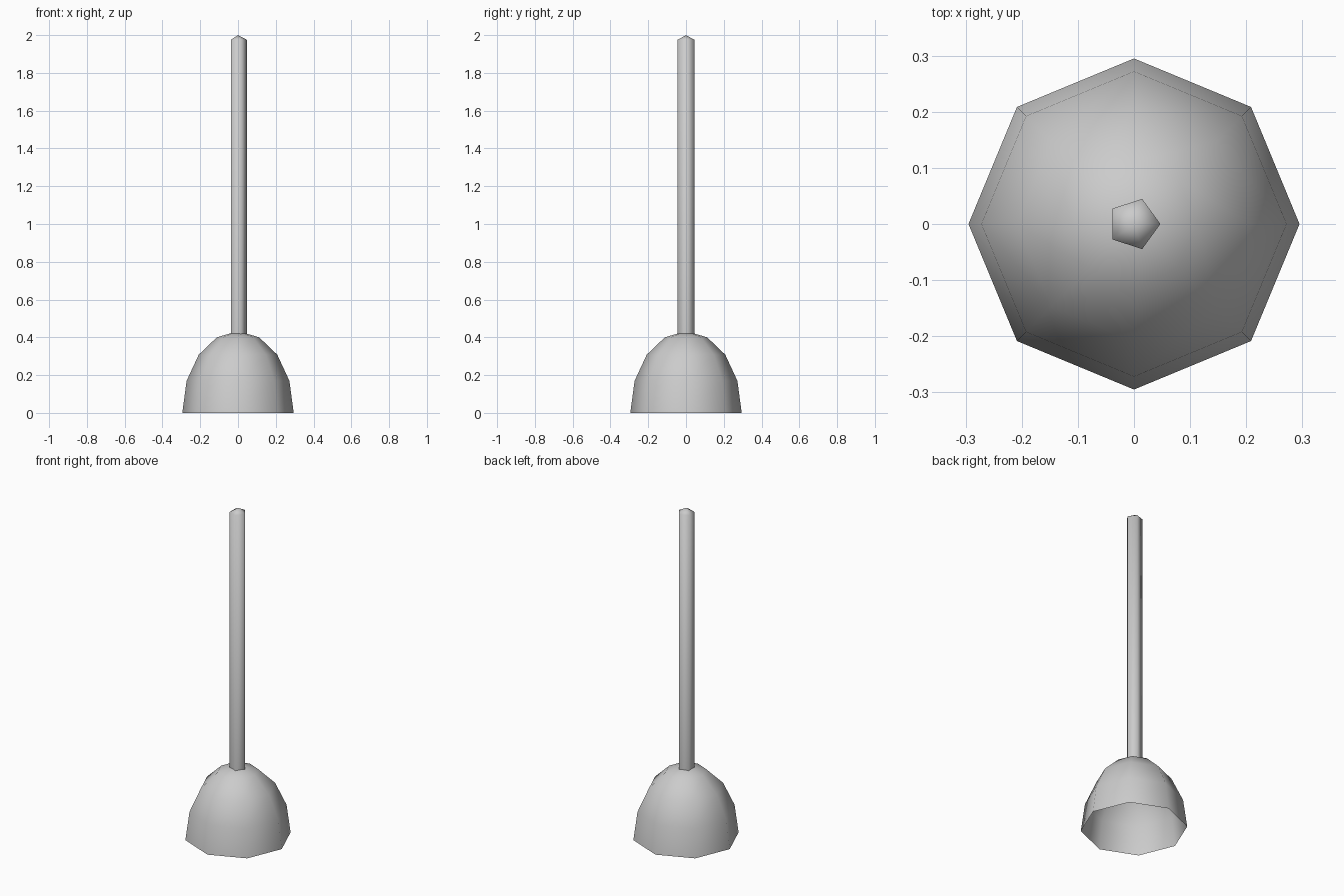
import bpy, bmesh
from math import sin, cos, pi, tau

cube = bpy.data.objects.get("Cube")
if cube:
    bpy.data.objects.remove(cube)

GREY = (0.6, 0.6, 0.6, 1)
grey = bpy.data.materials.new("plain grey")
grey.use_nodes = True
grey.diffuse_color = GREY
grey.node_tree.nodes["Principled BSDF"].inputs["Base Color"].default_value = GREY


def lathe(name, profile, sides):
    """Spin an (r, z) profile, listed bottom to top; it closes at an apex."""
    bm = bmesh.new()
    rings = [[bm.verts.new((r * cos(tau * i / sides), r * sin(tau * i / sides), z))
              for i in range(sides)] for r, z in profile[:-1]]
    apex = bm.verts.new((0, 0, profile[-1][1]))
    for i in range(sides):
        j = (i + 1) % sides
        for low, high in zip(rings, rings[1:]):
            bm.faces.new((low[i], low[j], high[j], high[i]))
        bm.faces.new((rings[-1][i], rings[-1][j], apex))
    for face in bm.faces:
        face.smooth = True
    mesh = bpy.data.meshes.new(name)
    bm.to_mesh(mesh)
    bm.free()
    mesh.materials.append(grey)
    obj = bpy.data.objects.new(name, mesh)
    bpy.context.collection.objects.link(obj)
    return obj


# Hollow, open-bottomed suction cup: a stretched half dome
dome = [(0.294 * cos(k * pi / 8), 0.004 + 0.429 * sin(k * pi / 8)) for k in range(5)]
dome[1:4] = [(0.272, 0.17), (0.208, 0.308), (0.112, 0.40)]
dome[0] = (0.295, 0)
lathe("suction_cup", dome, 8)

# Five-sided stick with a blunt point, set into the top of the cup
lathe("handle", [(0.047, 0.413), (0.047, 1.975), (0, 2.0)], 5)
